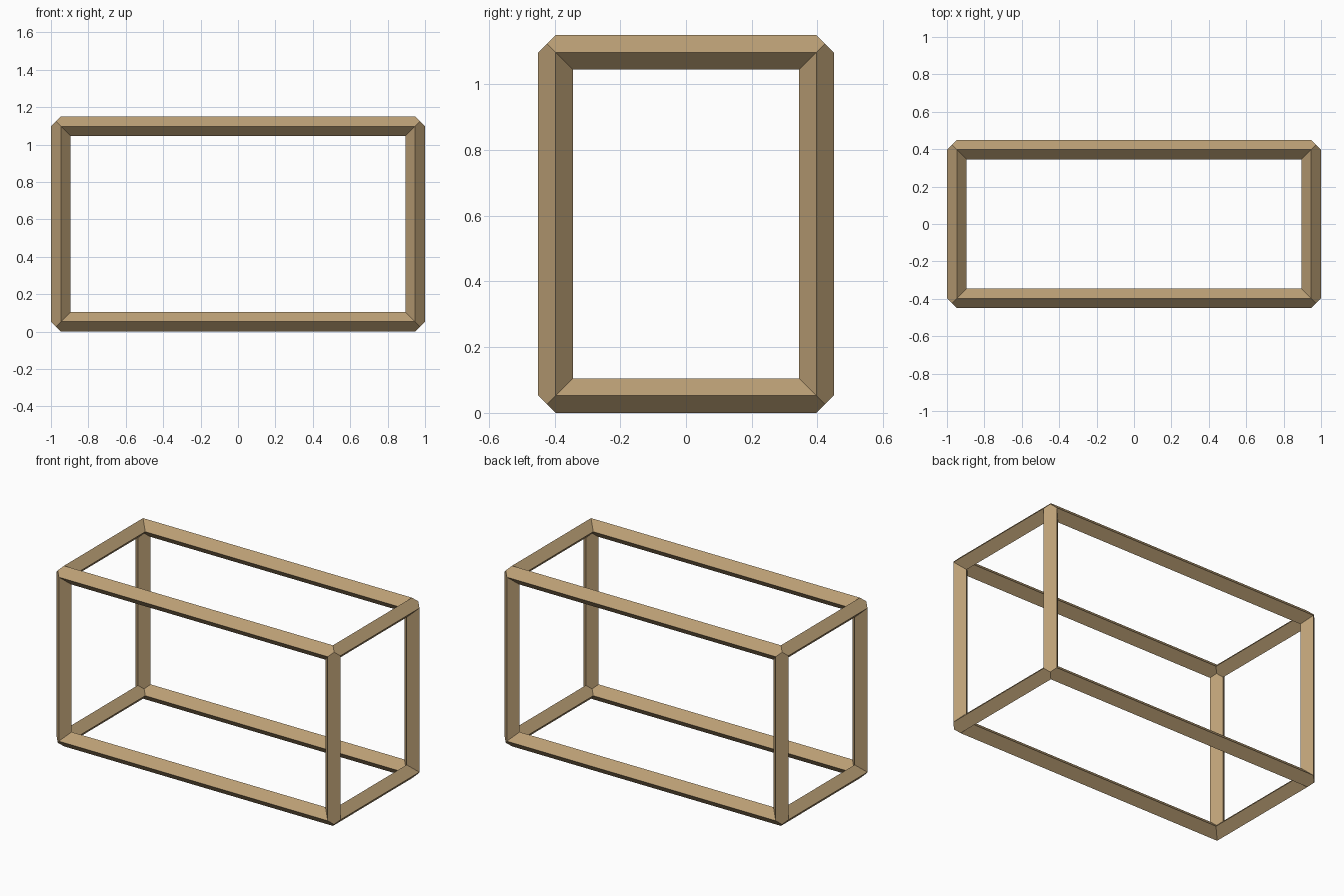
import bpy, bmesh
from mathutils import Vector

if "Cube" in bpy.data.objects:
    bpy.data.objects.remove(bpy.data.objects["Cube"])

HALF = Vector((1.0, 0.45, 0.575))   # outer half size of the frame
T = 0.0527                          # half diagonal of the diamond bar

bm = bmesh.new()


def corner_point(signs, depth):
    """Point near a box corner, pulled inward by depth * T on each axis."""
    p = [s * (h - d * T) for s, h, d in zip(signs, HALF, depth)]
    p[2] += HALF.z
    return bm.verts.new(p)


def ridge(axis, signs, depths):
    """Points at one end of a bar."""
    return [corner_point(signs, d) for d in depths]


def depth(axis, base, special):
    d = [base] * 3
    d[axis] = special
    return d


# Twelve diamond-section bars, mitred where three of them meet
for k in range(3):
    i, j = [a for a in range(3) if a != k]
    for si in (-1, 1):
        for sj in (-1, 1):
            # outer ridge i, outer mitre, outer ridge j,
            # inner ridge i, inner mitre, inner ridge j
            ring = [depth(i, 1, 0), [0.5] * 3, depth(j, 1, 0),
                    depth(i, 2, 1), [1.5] * 3, depth(j, 2, 1)]
            ends = []
            for sk in (-1, 1):
                s = [0, 0, 0]
                s[i], s[j], s[k] = si, sj, sk
                ends.append(ridge(k, s, ring))
            a, b = ends
            bm.faces.new((a[0], a[1], a[2], b[2], b[1], b[0]))
            bm.faces.new((a[0], b[0], b[3], a[3]))
            bm.faces.new((a[2], a[5], b[5], b[2]))
            bm.faces.new((a[3], b[3], b[4], b[5], a[5], a[4]))

bmesh.ops.remove_doubles(bm, verts=bm.verts[:], dist=0.0005)
bmesh.ops.recalc_face_normals(bm, faces=bm.faces[:])

mesh = bpy.data.meshes.new("box_frame")
bm.to_mesh(mesh)
bm.free()
frame = bpy.data.objects.new("box_frame", mesh)
bpy.context.collection.objects.link(frame)

# Tan wood colour
mat = bpy.data.materials.new("tan_wood")
mat.diffuse_color = (0.50, 0.35, 0.18, 1.0)
mat.use_nodes = True
mat.node_tree.nodes["Principled BSDF"].inputs["Base Color"].default_value = mat.diffuse_color
mesh.materials.append(mat)
